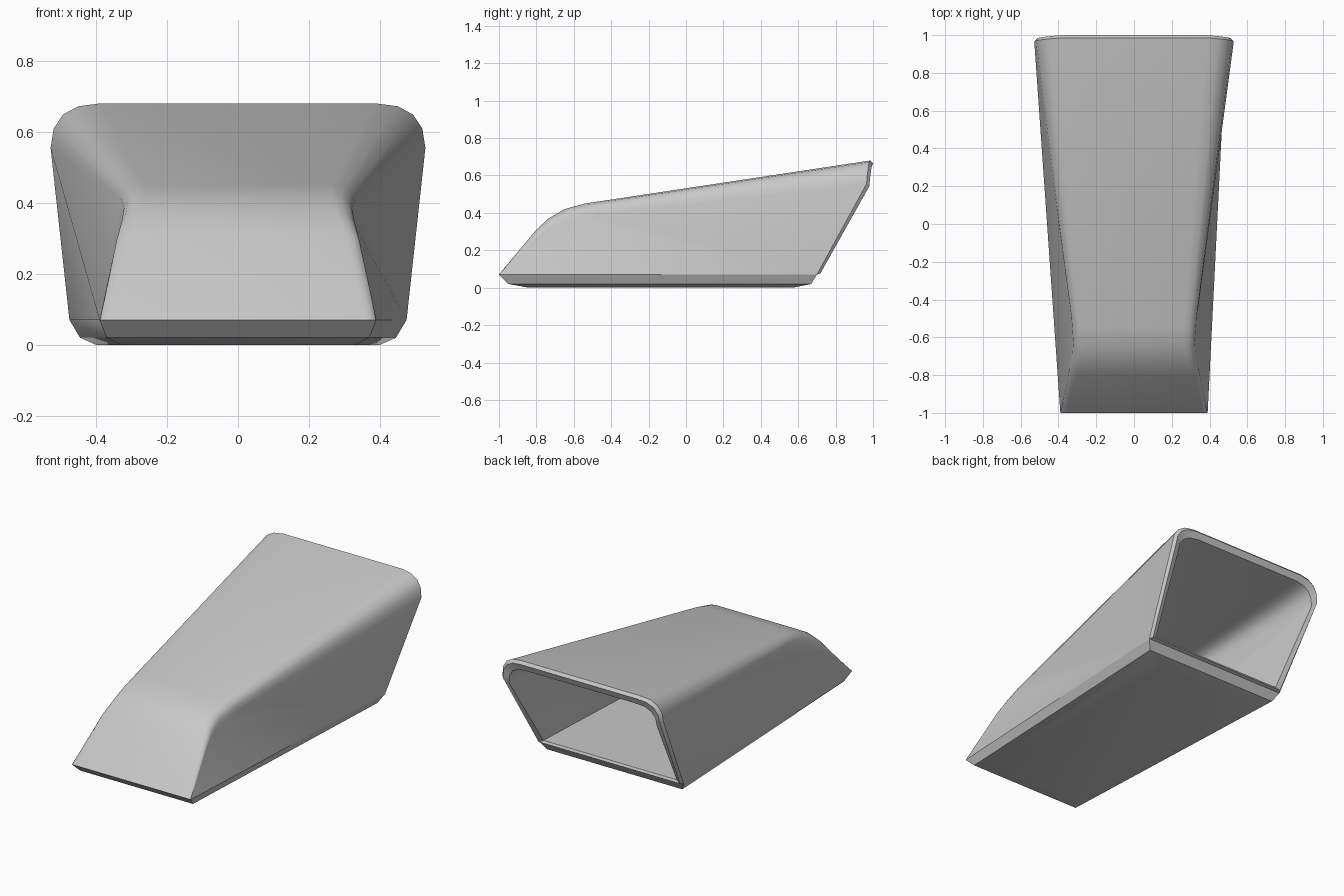
import bpy, bmesh, math
from mathutils import Vector

cube = bpy.data.objects.get("Cube")
if cube:
    bpy.data.objects.remove(cube)

ARC = 4  # segments in each rounded upper corner

# Stations from nose to rear: shoulder (x, y, z), then top edge (x, y, z)
STATIONS = [
    ((.39, -1, .07), (.36, -1, .07)),
    ((.345, -.78, .28), (.305, -.80, .31)),
    ((.33, -.70, .335), (.28, -.735, .37)),
    ((.325, -.62, .36), (.265, -.65, .42)),
    ((.335, -.48, .385), (.265, -.54, .45)),
    ((.528, .965, .555), (.39, .985, .68)),
]
BASE_FRONT, BASE_REAR = (.39, -1, .07), (.475, .70, .07)


def outer(p):
    return Vector(p)


def inner(p):
    """Offset a point to the inside of the wall."""
    return Vector((p[0] * .92, .985 - (.985 - p[1]) * .96, .09 + (p[2] - .07) * .88))


def half_section(shoulder, top):
    """Rounded corner from shoulder to top edge."""
    a, c = Vector(shoulder), Vector(top)
    b = Vector((a.x, (a.y + c.y) / 2, c.z))
    return [a * (1 - t) ** 2 + b * 2 * t * (1 - t) + c * t * t
            for t in (i / ARC for i in range(ARC + 1))]


def mirrored(p):
    return Vector((-p[0], p[1], p[2]))


def add_face(bm, verts):
    unique = list(dict.fromkeys(verts))
    if len(unique) > 2:
        bm.faces.new(unique)


def base_loop(bm, front, rear, fit=outer):
    """Corners: left front, left rear, right rear, right front."""
    pts = [front, rear, mirrored(rear), mirrored(front)]
    return [bm.verts.new(fit(p)) for p in pts]


def add_shell(bm, fit):
    """Roof, nose and side walls; returns the base loop and the open rear ring."""
    base = base_loop(bm, BASE_FRONT, BASE_REAR, fit)
    rings = []
    for k, (shoulder, top) in enumerate(STATIONS):
        half = half_section(shoulder, top)
        pts = half + [mirrored(p) for p in reversed(half)]
        ring = [bm.verts.new(fit(p)) for p in pts]
        if k == 0:  # the nose tip lies on the base edge
            ring[0], ring[-1] = base[0], base[3]
        rings.append(ring)
    for a, b in zip(rings, rings[1:]):
        for i in range(len(a) - 1):
            add_face(bm, (a[i], a[i + 1], b[i + 1], b[i]))
    # Side walls fan from the base corners, folded differently on each side
    for front, rear, end, fold in ((base[0], base[1], 0, 2), (base[3], base[2], -1, 5)):
        for k in range(1, len(rings)):
            pivot = front if k <= fold else rear
            add_face(bm, (pivot, rings[k - 1][end], rings[k][end]))
        add_face(bm, (front, rear, rings[fold][end]))
    return base, rings[0], [base[1]] + rings[-1] + [base[2]]


def bridge(bm, a, b):
    for i in range(len(a)):
        j = (i + 1) % len(a)
        add_face(bm, (a[i], a[j], b[j], b[i]))


bm = bmesh.new()
base, tip, rim_out = add_shell(bm, outer)
floor, inner_tip, rim_in = add_shell(bm, inner)

# Inner floor reaches up to the inner nose edge
add_face(bm, floor[:3] + list(reversed(inner_tip)))

# Rounded lip round the rear opening
rim_mid = [bm.verts.new(a.co.lerp(b.co, .3) + Vector((0, .015, 0)))
           for a, b in zip(rim_out, rim_in)]
bridge(bm, rim_out, rim_mid)
bridge(bm, rim_mid, rim_in)

# Bevelled underside
middle = base_loop(bm, (.37, -.95, .02), (.445, .67, .02))
bottom = base_loop(bm, (.33, -.84, 0), (.40, .57, 0))
for i in range(3):
    add_face(bm, (base[i], base[i + 1], middle[i + 1], middle[i]))
add_face(bm, list(tip) + [middle[3], middle[0]])
bridge(bm, middle, bottom)
add_face(bm, bottom)

bmesh.ops.recalc_face_normals(bm, faces=bm.faces)
mesh = bpy.data.meshes.new("scoop_shell")
bm.to_mesh(mesh)
bm.free()

# Plain grey material
grey = bpy.data.materials.new("light_grey")
grey.use_nodes = True
colour = (.58, .58, .58, 1)
grey.diffuse_color = colour
grey.node_tree.nodes["Principled BSDF"].inputs["Base Color"].default_value = colour
mesh.materials.append(grey)

scoop = bpy.data.objects.new("scoop_shell", mesh)
bpy.context.collection.objects.link(scoop)
bpy.ops.object.select_all(action='DESELECT')
scoop.select_set(True)
bpy.context.view_layer.objects.active = scoop
bpy.ops.object.shade_smooth_by_angle(angle=math.radians(32))
